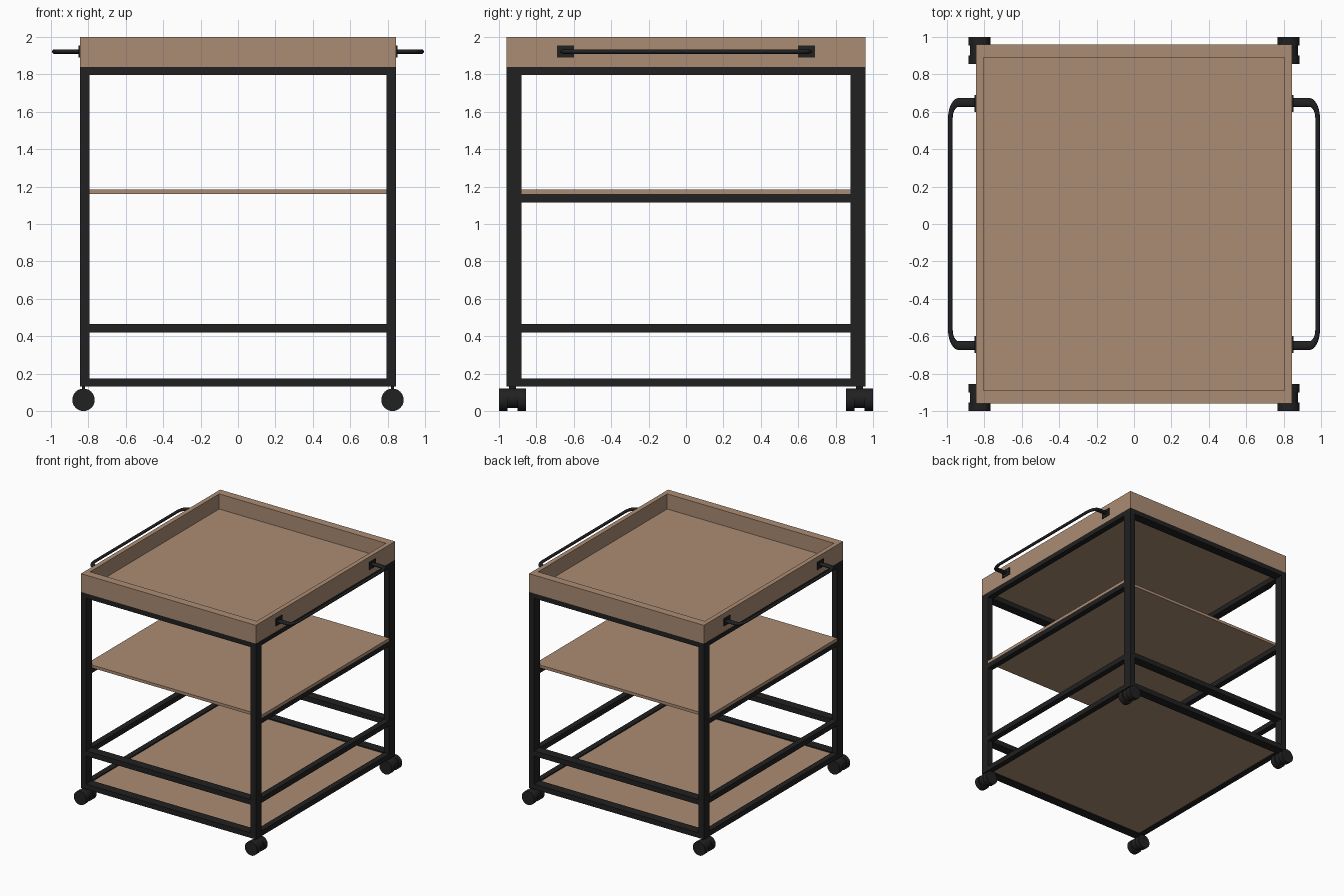
import bpy, math
from mathutils import Matrix

if "Cube" in bpy.data.objects:
    bpy.data.objects.remove(bpy.data.objects["Cube"])


def material(name, rgb):
    m = bpy.data.materials.new(name)
    m.diffuse_color = (*rgb, 1)
    m.use_nodes = True
    m.node_tree.nodes["Principled BSDF"].inputs["Base Color"].default_value = m.diffuse_color
    return m


WOOD = material("light_wood", (0.41, 0.265, 0.175))
BLACK = material("black_metal", (0.015, 0.015, 0.015))


def box(name, mat, x0, x1, y0, y1, z0, z1):
    bpy.ops.mesh.primitive_cube_add(size=1)
    ob = bpy.context.object
    ob.name = name
    ob.data.transform(Matrix.Translation(((x0 + x1) / 2, (y0 + y1) / 2, (z0 + z1) / 2))
                      @ Matrix.Diagonal((x1 - x0, y1 - y0, z1 - z0, 1)))
    ob.data.materials.append(mat)
    return ob


def cylinder_y(name, x, y, z, r, depth):
    bpy.ops.mesh.primitive_cylinder_add(vertices=32, radius=r, depth=depth, location=(x, y, z),
                                        rotation=(math.pi / 2, 0, 0))
    ob = bpy.context.object
    ob.name = name
    ob.data.materials.append(BLACK)
    bpy.ops.object.shade_smooth_by_angle(angle=math.radians(30))
    return ob


X, Y = 0.845, 0.96        # outer half sizes of the frame
TX, TY = 0.05, 0.08       # tube widths
IX, IY = X - TX, Y - TY

# tray: floor and four walls
box("tray_floor", WOOD, -0.805, 0.805, -0.89, 0.89, 1.84, 1.868)
for s, side in ((-1, "front"), (1, "back")):
    a, b = sorted((s * 0.89, s * Y))
    box(f"tray_{side}_wall", WOOD, -X, X, a, b, 1.84, 2.0)
for s, side in ((-1, "left"), (1, "right")):
    a, b = sorted((s * 0.805, s * X))
    box(f"tray_{side}_wall", WOOD, a, b, -0.89, 0.89, 1.84, 2.0)

# shelves
box("middle_shelf", WOOD, -X, X, -IY, IY, 1.16, 1.185)
box("bottom_shelf", WOOD, -IX, IX, -IY, IY, 0.138, 0.165)

# frame rails: the middle level has side rails only
levels = {"bottom": (0.13, 0.175), "lower": (0.42, 0.465),
          "shelf": (1.115, 1.16), "top": (1.797, 1.84)}
for level, (z0, z1) in levels.items():
    for s in (-1, 1):
        a, b = sorted((s * IX, s * X))
        box(f"{level}_side_rail", BLACK, a, b, -IY, IY, z0, z1)
        if level != "shelf":
            a, b = sorted((s * IY, s * Y))
            box(f"{level}_cross_rail", BLACK, -IX, IX, a, b, z0, z1)

# legs and twin-wheel casters
for sx in (-1, 1):
    for sy in (-1, 1):
        a, b = sorted((sx * IX, sx * X))
        c, d = sorted((sy * IY, sy * Y))
        box("leg", BLACK, a, b, c, d, 0.13, 1.84)
        cx, cy = sx * 0.826, sy * 0.928
        box("caster_stem", BLACK, cx - 0.008, cx + 0.008, cy - 0.018, cy + 0.018, 0.09, 0.14)
        cylinder_y("caster_body", cx, cy, 0.068, 0.052, 0.08)
        for k in (-1, 1):
            cylinder_y("caster_wheel", cx, cy + k * 0.0495, 0.06, 0.06, 0.045)

# handles: bent tube, stretched along y
STRETCH = 1.9
for s, side in ((-1, "left"), (1, "right")):
    half, r, xe = 0.65 / STRETCH, 0.045, 0.982
    arc = [(xe - r + r * math.sin(t), half - r + r * math.cos(t))
           for t in (math.radians(15 * i) for i in range(7))]
    path = [(X - 0.005, half)] + arc
    path += [(x, -y) for x, y in reversed(path)]
    cu = bpy.data.curves.new(f"{side}_handle", "CURVE")
    cu.dimensions = "3D"
    cu.bevel_depth = 0.0125
    cu.bevel_resolution = 3
    sp = cu.splines.new("POLY")
    sp.points.add(len(path) - 1)
    for p, (x, y) in zip(sp.points, path):
        p.co = (s * x, y, 1.922, 1)
    cu.materials.append(BLACK)
    ob = bpy.data.objects.new(f"{side}_handle", cu)
    ob.scale.y = STRETCH
    bpy.context.collection.objects.link(ob)
    # mounting plates
    for k in (-1, 1):
        a, b = sorted((s * (X - 0.005), s * (X + 0.007)))
        box("handle_plate", BLACK, a, b, k * 0.645 - 0.045, k * 0.645 + 0.045, 1.89, 1.955)
